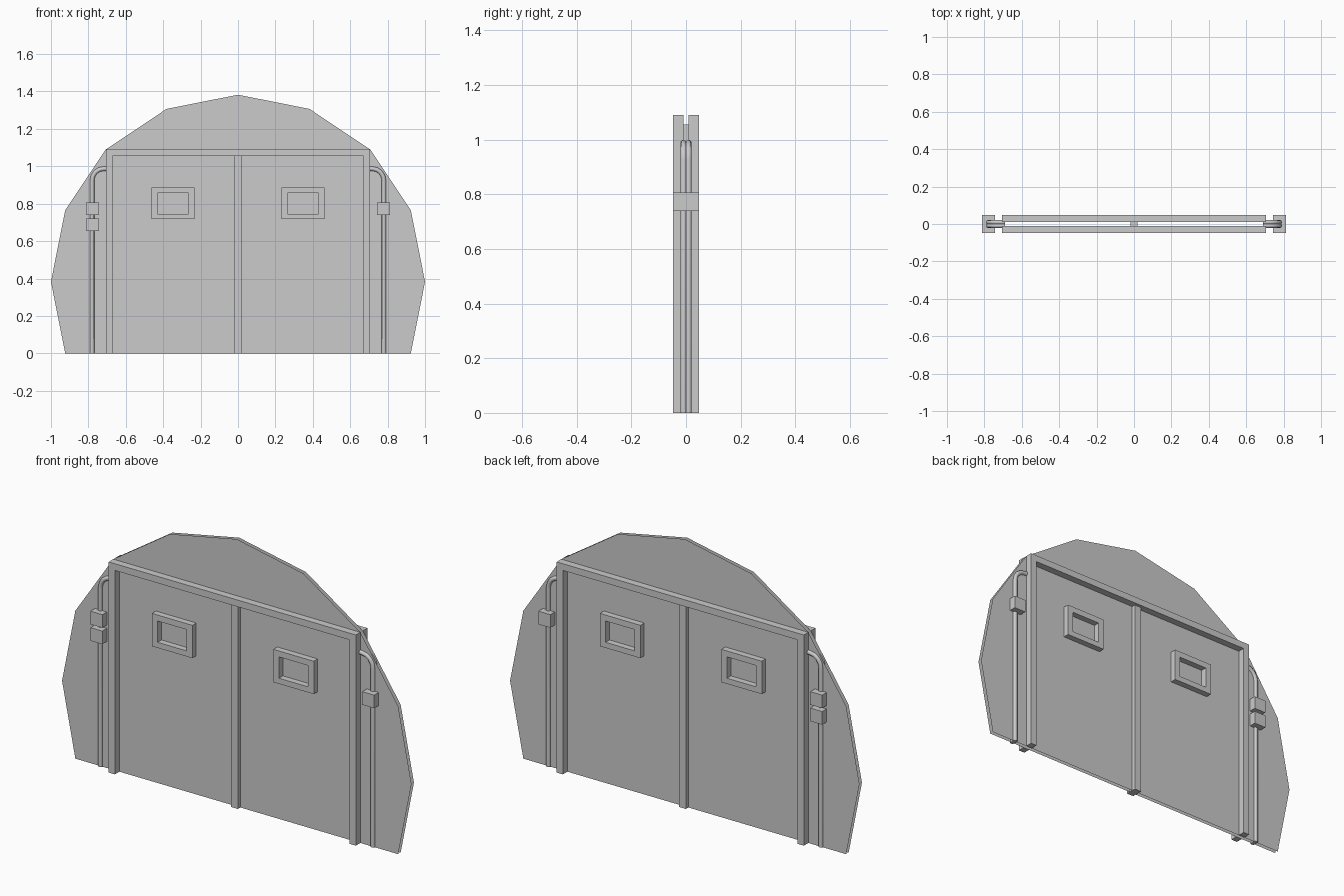
import bpy, bmesh, math

if "Cube" in bpy.data.objects:
    bpy.data.objects.remove(bpy.data.objects["Cube"])

SHEET_Y = 0.010    # half gap between the two wall sheets
FACE_Y = 0.047     # how far the trim stands out


def finish(name, bm, mirror_x=False, mirror_y=False):
    bmesh.ops.recalc_face_normals(bm, faces=bm.faces)
    me = bpy.data.meshes.new(name)
    bm.to_mesh(me)
    bm.free()
    ob = bpy.data.objects.new(name, me)
    bpy.context.collection.objects.link(ob)
    add_mirror(ob, mirror_x, mirror_y)
    return ob


def add_mirror(ob, mx, my):
    if mx or my:
        mod = ob.modifiers.new("Mirror", 'MIRROR')
        mod.use_axis = (mx, my, False)
        mod.use_mirror_merge = False


def extrude_outline(name, pts, y0, y1, **kw):
    bm = bmesh.new()
    face = bm.faces.new([bm.verts.new((x, y0, z)) for x, z in pts])
    res = bmesh.ops.extrude_face_region(bm, geom=[face], use_keep_orig=True)
    moved = [v for v in res["geom"] if isinstance(v, bmesh.types.BMVert)]
    bmesh.ops.translate(bm, vec=(0, y1 - y0, 0), verts=moved)
    return finish(name, bm, **kw)


def rect(x0, x1, z0, z1):
    return [(x0, z0), (x1, z0), (x1, z1), (x0, z1)]


def ring(name, outer, inner, y0, y1, **kw):
    bm = bmesh.new()
    loops = [[bm.verts.new((x, y, z)) for x, z in pts]
             for pts, y in ((outer, y0), (inner, y0), (inner, y1), (outer, y1))]
    for i in range(4):
        a, b = loops[i], loops[(i + 1) % 4]
        for k in range(4):
            n = (k + 1) % 4
            bm.faces.new((a[k], a[n], b[n], b[k]))
    return finish(name, bm, **kw)


# Wall: front and back sheets cut from a 16-sided circle, open at the rim
cz = math.sin(math.radians(22.5))
arc = [math.radians(22.5 * k) for k in range(-1, 10)]
for name, y, step in (("wall_front", -SHEET_Y, 1), ("wall_back", SHEET_Y, -1)):
    bm = bmesh.new()
    bm.faces.new([bm.verts.new((math.cos(a), y, cz + math.sin(a))) for a in arc][::step])
    me = bpy.data.meshes.new(name)
    bm.to_mesh(me)
    bm.free()
    bpy.context.collection.objects.link(bpy.data.objects.new(name, me))

# Door frame: jambs and header on both faces
XO, XI, ZO, ZI = 0.707, 0.672, 1.09, 1.055
extrude_outline("door_frame",
                [(-XO, 0), (-XO, ZO), (XO, ZO), (XO, 0), (XI, 0), (XI, ZI), (-XI, ZI), (-XI, 0)],
                -FACE_Y, -0.012 + 0.002, mirror_y=True)

# Centre post where the door leaves meet
extrude_outline("centre_post", rect(-0.02, 0.02, 0, ZI), -0.03, 0.03)

# Window surrounds
ring("window_frame", rect(0.232, 0.463, 0.717, 0.887), rect(0.264, 0.431, 0.746, 0.856),
     -0.042, -SHEET_Y, mirror_x=True, mirror_y=True)

# Control boxes: two on the left pipe, one on the right
for name, x, z in (("control_box_left_upper", -0.778, 0.773),
                   ("control_box_left_lower", -0.778, 0.688),
                   ("control_box_right", 0.778, 0.773)):
    extrude_outline(name, rect(x - 0.034, x + 0.034, z - 0.034, z + 0.034), -FACE_Y, FACE_Y)

# Conduit pipes: rise, bend inwards and meet the jamb
R, PX, PZ = 0.062, 0.780, 0.987
path = [(PX, 0)]
for k in range(5):
    a = math.radians(22.5 * k)
    path.append((PX - R + R * math.cos(a), PZ - R + R * math.sin(a)))
path.append((0.69, PZ))
cu = bpy.data.curves.new("conduit_pipe", 'CURVE')
cu.dimensions = '3D'
cu.bevel_depth = 0.012
cu.bevel_resolution = 2
cu.use_fill_caps = True
sp = cu.splines.new('POLY')
sp.points.add(len(path) - 1)
for p, (x, z) in zip(sp.points, path):
    p.co = (x, -0.009, z, 1)
pipe = bpy.data.objects.new("conduit_pipe", cu)
bpy.context.collection.objects.link(pipe)
bpy.context.view_layer.objects.active = pipe
pipe.select_set(True)
bpy.ops.object.convert(target='MESH')
pipe = bpy.context.view_layer.objects.active
bpy.ops.object.shade_smooth_by_angle(angle=math.radians(50))
add_mirror(pipe, True, True)
